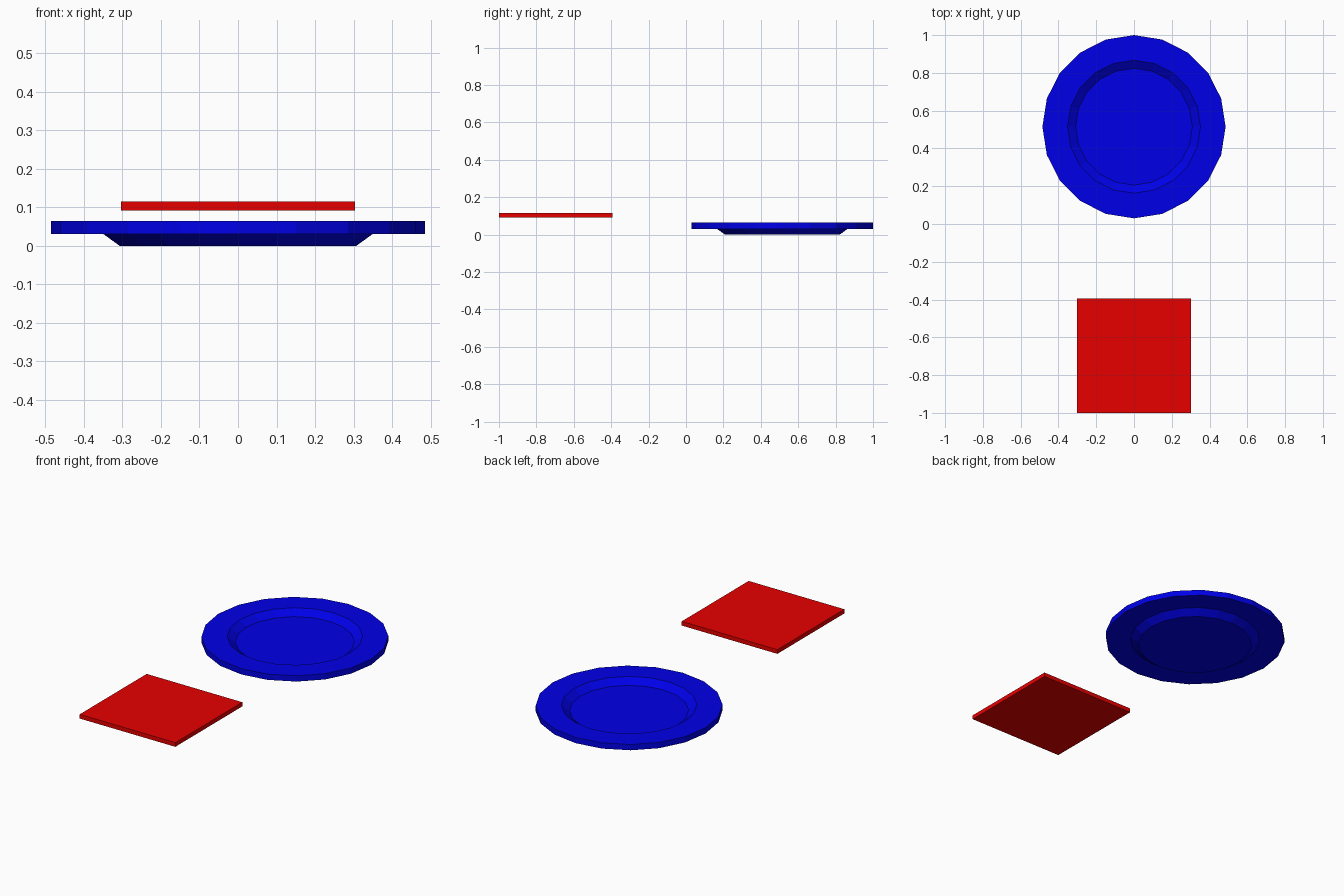
import bpy, bmesh, math

if "Cube" in bpy.data.objects:
    bpy.data.objects.remove(bpy.data.objects["Cube"])

SIDES = 20


def material(name, color):
    m = bpy.data.materials.new(name)
    m.diffuse_color = color
    m.use_nodes = True
    m.node_tree.nodes["Principled BSDF"].inputs["Base Color"].default_value = m.diffuse_color
    return m


def finish(name, bm, mat):
    bmesh.ops.recalc_face_normals(bm, faces=bm.faces)
    me = bpy.data.meshes.new(name)
    bm.to_mesh(me)
    bm.free()
    me.materials.append(mat)
    ob = bpy.data.objects.new(name, me)
    bpy.context.collection.objects.link(ob)
    return ob


# Plate: (radius, height) profile from underside centre round the rim to the well
profile = [(0.307, 0.0), (0.35, 0.031), (0.485, 0.031),
           (0.485, 0.064), (0.352, 0.064), (0.309, 0.033)]
bm = bmesh.new()
rings = []
for r, z in profile:
    angles = [2 * math.pi * i / SIDES for i in range(SIDES)]
    rings.append([bm.verts.new((r * math.cos(a), r * math.sin(a), z)) for a in angles])
for lower, upper in zip(rings, rings[1:]):
    for i in range(SIDES):
        j = (i + 1) % SIDES
        bm.faces.new((lower[i], lower[j], upper[j], upper[i]))
bm.faces.new(rings[0][::-1])
bm.faces.new(rings[-1])
plate = finish("plate", bm, material("blue", (0.8 * 0, 0.0, 0.8, 1)))
plate.location = (0, 0.515, 0)

# Square napkin: thin slab floating in front of the plate
bm = bmesh.new()
bmesh.ops.create_cube(bm, size=1)
bmesh.ops.scale(bm, vec=(0.606, 0.606, 0.024), verts=bm.verts)
napkin = finish("napkin", bm, material("red", (0.8, 0.0, 0.0, 1)))
napkin.location = (0, -0.697, 0.103)
